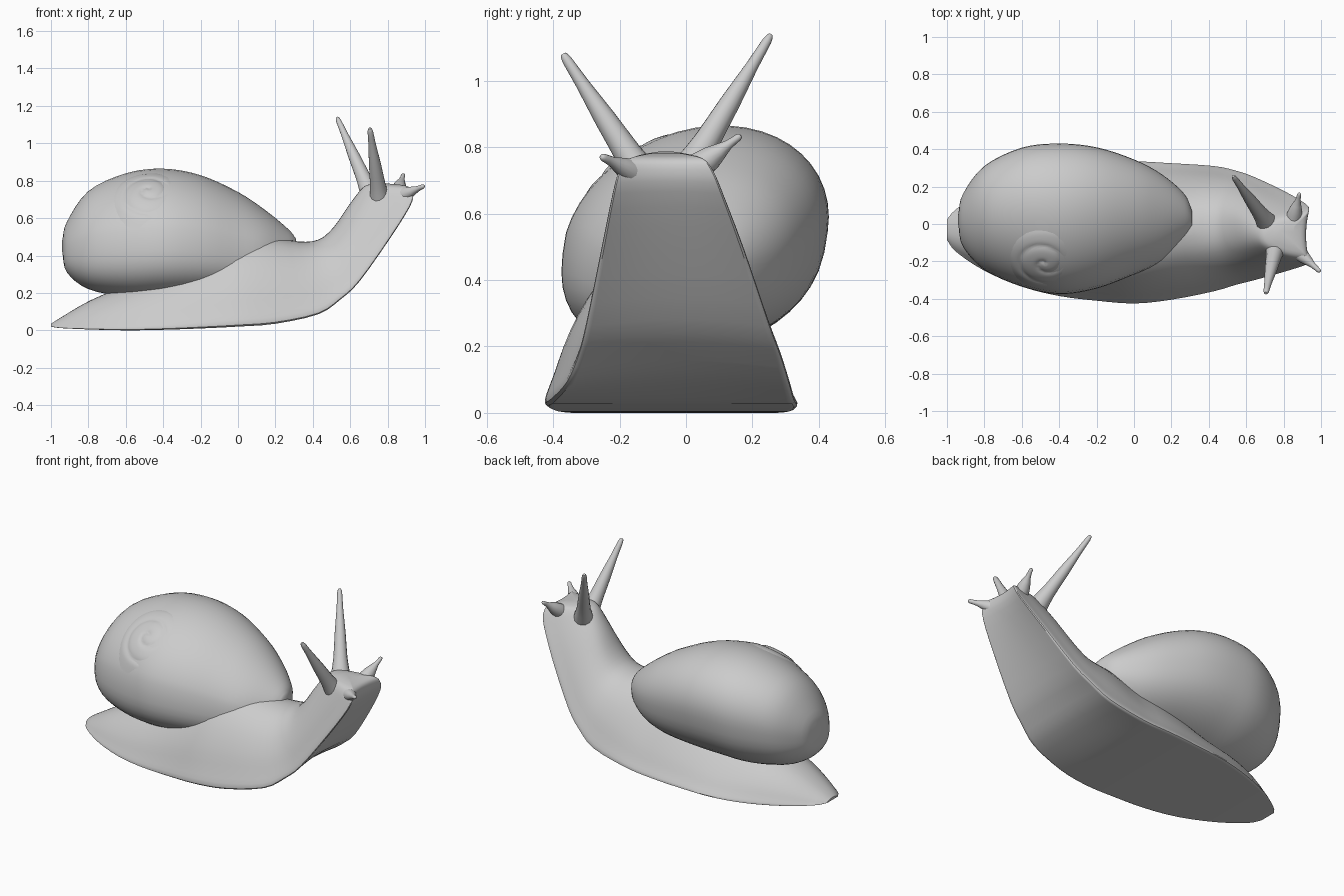
import bpy
import bmesh
import math
from mathutils import Vector

cube = bpy.data.objects.get("Cube")
if cube:
    bpy.data.objects.remove(cube, do_unlink=True)

grey = bpy.data.materials.new("clay grey")
grey.use_nodes = True
colour = (0.6, 0.6, 0.6, 1)
grey.diffuse_color = colour
grey.node_tree.nodes["Principled BSDF"].inputs["Base Color"].default_value = colour


def spline(points, steps):
    """Catmull-Rom curve through points of any dimension."""
    pts = [Vector(p) for p in points]
    pts = [pts[0] * 2 - pts[1]] + pts + [pts[-1] * 2 - pts[-2]]
    out = []
    for a, b, c, d in zip(pts, pts[1:], pts[2:], pts[3:]):
        for i in range(steps):
            t = i / steps
            out.append(b + (c - a) * (t / 2)
                       + (a * 2 - b * 5 + c * 4 - d) * (t * t / 2)
                       + (b * 3 - a - c * 3 + d) * (t ** 3 / 2))
    return out + [pts[-2]]


def ramp(x, start, end):
    """Smooth step from 0 at start to 1 at end."""
    t = min(1, max(0, (x - start) / (end - start)))
    return t * t * (3 - 2 * t)


def loft(name, rings, angle=50):
    """Skin a list of closed rings and cap both ends."""
    bm = bmesh.new()
    loops = [[bm.verts.new(p) for p in ring] for ring in rings]
    for low, high in zip(loops, loops[1:]):
        for i in range(len(low)):
            j = (i + 1) % len(low)
            bm.faces.new((low[i], low[j], high[j], high[i]))
    bm.faces.new(loops[0][::-1])
    bm.faces.new(loops[-1])
    bmesh.ops.recalc_face_normals(bm, faces=bm.faces)
    mesh = bpy.data.meshes.new(name)
    bm.to_mesh(mesh)
    bm.free()
    mesh.materials.append(grey)
    obj = bpy.data.objects.new(name, mesh)
    bpy.context.collection.objects.link(obj)
    bpy.ops.object.select_all(action='DESELECT')
    obj.select_set(True)
    bpy.context.view_layer.objects.active = obj
    bpy.ops.object.shade_smooth_by_angle(angle=math.radians(angle))


# Body: flat sole with a domed back, swept from tail to raised head
# Each station: sole x, sole z, back x, back z, centre y, half width
stations = [
    (-1, .02, -1, .035, -.03, .055),
    (-.95, .012, -.945, .07, -.035, .115),
    (-.8, .005, -.79, .16, -.035, .215),
    (-.6, 0, -.6, .24, -.035, .3),
    (-.4, .003, -.4, .32, -.035, .35),
    (-.2, .01, -.2, .42, -.04, .37),
    (0, .02, -.02, .49, -.045, .38),
    (.2, .035, .14, .505, -.04, .365),
    (.43, .085, .32, .475, -.025, .335),
    (.55, .165, .43, .485, -.02, .305),
    (.65, .26, .51, .55, -.025, .275),
    (.81, .485, .59, .665, -.04, .215),
    (.92, .66, .65, .745, -.055, .165),
    (.938, .73, .68, .772, -.06, .14),
    (.92, .765, .71, .782, -.06, .11),
    (.86, .78, .77, .787, -.06, .05),
]
half = [(.97, 0), (1, .04), (.93, .2), (.8, .48), (.6, .75), (.33, .94)]
dome = spline(half + [(0, 1)] + [(-f, h) for f, h in reversed(half)], 3)
sole = [Vector((i / 5 * .94, 0)) for i in range(-5, 6)]
body_rings = []
for sx, sz, bx, bz, yc, w in spline(stations, 3):
    # The sole is slightly hollow along the neck, the left flank low under the shell
    hollow = ramp(sx, .1, .6) * .07
    slump = ramp(sx, -.75, -.3) * (1 - ramp(sx, .1, .5)) * .42
    ring = []
    for f, h in sole + dome:
        t = h * (1 - slump * max(0, f))
        t += hollow * max(0, 1 - f * f) * (1 - h) ** 4
        ring.append((sx + (bx - sx) * t, yc + w * f, sz + (bz - sz) * t))
    body_rings.append(ring)
loft("body", body_rings, 40)

# Shell: leaning egg with a full belly, tapering toward the neck
# Each station: x, bottom z, top z, right y, left y
whorl = [
    (-.94, .42, .48, 0, .05),
    (-.915, .31, .58, -.12, .16),
    (-.8, .22, .745, -.245, .31),
    (-.6, .18, .84, -.335, .408),
    (-.4, .178, .865, -.375, .43),
    (-.2, .185, .83, -.345, .41),
    (0, .2, .74, -.27, .345),
    (.15, .24, .64, -.2, .265),
    (.27, .32, .54, -.09, .16),
    (.31, .41, .49, -.02, .07),
]
shell_rings = []
for x, low, high, right, left in spline(whorl, 4):
    ring = []
    for i in range(48):
        a = math.tau * i / 48
        s = math.sin(a + .2)
        if s < 0:
            s = -abs(s) ** .78
        ring.append((x, (left + right) / 2 + (left - right) / 2 * math.cos(a),
                     (low + high) / 2 + (high - low) / 2 * s))
    shell_rings.append(ring)
loft("shell", shell_rings)

# Spire: low dome with a shallow spiral groove winding to the apex
axis = Vector((-.07, -.63, .76)).normalized()
across = axis.orthogonal().normalized()
up = axis.cross(across)
centre = Vector((-.475, -.205, .742))
spire_rings = []
for k in range(26):
    r = .24 * (1 - k / 26)
    ring = []
    for i in range(48):
        a = math.tau * i / 48
        turn = (r / .1 - a / math.tau) % 1
        groove = .008 * (1 - abs(2 * turn - 1) ** 3) * min(1, (.24 - r) / .06)
        height = .01 - 1.3 * r * r + groove
        ring.append(centre + axis * height
                    + (across * math.cos(a) + up * math.sin(a)) * r)
    spire_rings.append(ring)
loft("shell_spire", spire_rings, 70)


# Tentacles: slim cones with flared roots and rounded tips
def tentacle(name, root, tip, flare, radius, end):
    root, tip = Vector(root), Vector(tip)
    turn = (tip - root).to_track_quat('Z', 'Y')
    profile = [(0, flare), (.15, (flare + radius) * .5), (.3, radius),
               (.55, radius * .78), (.8, end * 1.35), (.96, end), (1, end * .5)]
    rings = []
    for t, r in spline(profile, 2):
        ring = []
        for i in range(14):
            a = math.tau * i / 14
            flat = Vector((math.cos(a), math.sin(a), 0)) * r
            ring.append(root.lerp(tip, t) + turn @ flat)
        rings.append(ring)
    loft(name, rings)


tentacle("left_eye_stalk", (.73, -.02, .68), (.53, .255, 1.138), .065, .04, .014)
tentacle("right_eye_stalk", (.765, -.09, .65), (.705, -.37, 1.08), .065, .042, .015)
tentacle("left_feeler", (.84, -.03, .69), (.885, .165, .835), .065, .045, .011)
tentacle("right_feeler", (.8, -.08, .685), (.995, -.255, .772), .065, .045, .012)
